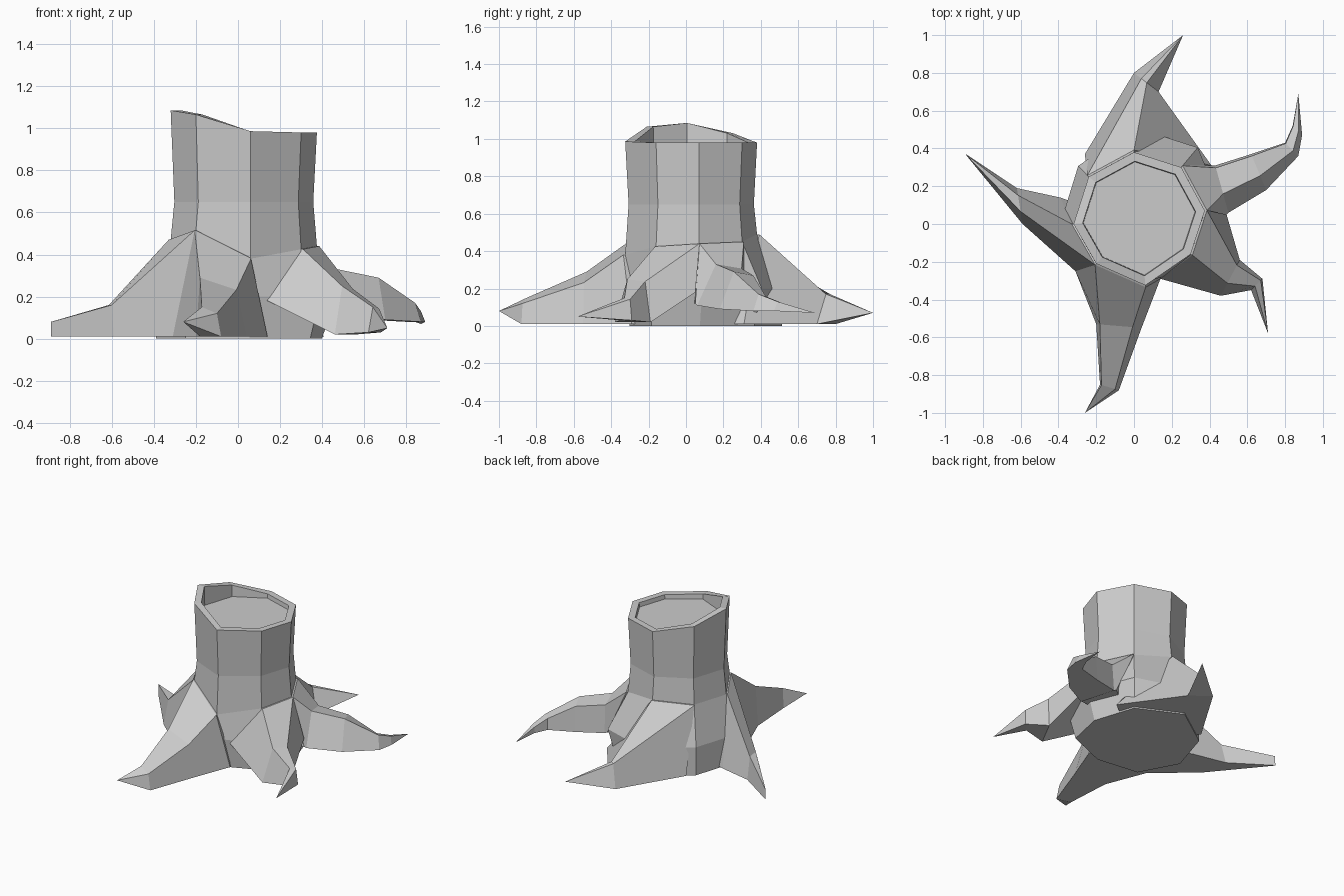
import bpy, bmesh
from mathutils import Vector

if "Cube" in bpy.data.objects:
    bpy.data.objects.remove(bpy.data.objects["Cube"])


def loft(name, rings):
    """Skin a list of point rings; a one-point ring closes to a tip."""
    bm = bmesh.new()
    rows = [[bm.verts.new(p) for p in ring] for ring in rings]
    for a, b in zip(rows, rows[1:]):
        for i in range(len(a)):
            j = (i + 1) % len(a)
            if len(b) == 1:
                bm.faces.new((a[i], a[j], b[0]))
            else:
                bm.faces.new((a[i], a[j], b[j], b[i]))
    bm.faces.new(rows[0][::-1])
    if len(rows[-1]) > 2:
        bm.faces.new(rows[-1])
    bmesh.ops.recalc_face_normals(bm, faces=bm.faces)
    mesh = bpy.data.meshes.new(name)
    bm.to_mesh(mesh)
    bm.free()
    obj = bpy.data.objects.new(name, mesh)
    bpy.context.collection.objects.link(obj)


# Trunk: eight-sided plan, flared foot, slanted top, sunken cut face
plan = [Vector(p) for p in ((-.32, 0), (-.20, -.21), (.06, -.325), (.30, -.16),
                            (.375, .07), (.25, .30), (0, .38), (-.24, .25))]
centre = sum(plan, Vector((0, 0))) / len(plan)
flare = (1.22, 1.25, .95, 1.3, 1.25, 1.35, 1.35, 1.23)
neck_z = (.47, .515, .38, .425, .44, .45, .49, .47)
rim_z = [.98 + .35 * max(0, -p.x - .3 * p.y - .02) for p in plan]


def ring(scale, heights):
    return [(centre + (p - centre) * scale).to_3d() + Vector((0, 0, z))
            for p, z in zip(plan, heights)]


def foot(z, undercut):
    return [(*(p * f * (1 - undercut * max(0, p.x))), z)
            for p, f in zip(plan, flare)]


neck = ring(1, neck_z)
loft("trunk", [foot(0, .4), foot(.2, 0), neck, ring(.95, [.65] * 8),
               ring(1, rim_z), ring(.86, rim_z), ring(.85, [.95] * 8)])


# Roots: ridges leave two neck corners; each section spans two foot points
def root(name, corners, ridge_a, ridge_b, drop, start, sections, tip=None):
    lx, ly, rx, ry, low = start
    first = [Vector((lx, ly, low))]
    for c in corners:
        first.append(Vector((neck[c].x * 1.03, neck[c].y * 1.03, neck_z[c])))
    first.append(Vector((rx, ry, low)))
    inner = [(p.x * .5, p.y * .5, p.z) for p in first]
    rings = [inner, first]
    for lx, ly, rx, ry, top, low in sections:
        a, b = Vector((lx, ly)), Vector((rx, ry))
        rings.append([(*a, low), (*a.lerp(b, ridge_a), top),
                      (*a.lerp(b, ridge_b), top * drop), (*b, low)])
    loft(name, rings + ([[tip]] if tip else []))


root("front_root", (1, 2), .08, .8, .8, (-.31, -.25, .14, -.29, .01),
     [(-.20, -.53, .04, -.55, .29, .01),
      (-.18, -.85, -.08, -.88, .15, .01)], (-.26, -1, .08))
root("front_right_root", (3, 4), .35, .85, .95, (.14, -.29, .49, .05, .18),
     [(.46, -.38, .56, -.19, .25, .02),
      (.62, -.35, .68, -.29, .15, .03)], (.71, -.58, .05))
root("back_right_root", (4, 5), .4, .95, .93, (.49, .05, .41, .31, .12),
     [(.50, .06, .43, .31, .33, .11), (.70, .18, .62, .37, .29, .09),
      (.87, .36, .80, .43, .17, .08), (.89, .47, .84, .52, .13, .08)],
     (.87, .69, .07))
root("back_root", (7, 6), .3, .52, 1, (-.26, .37, .41, .31, .01),
     [(0, .80, .13, .70, .17, .01)], (.26, 1, .07))
root("left_root", (0, 1), .2, .65, 1, (-.39, .14, -.31, -.25, .01),
     [(-.62, .19, -.59, 0, .16, .01), (-.89, .37, -.885, .36, .08, .01)])
